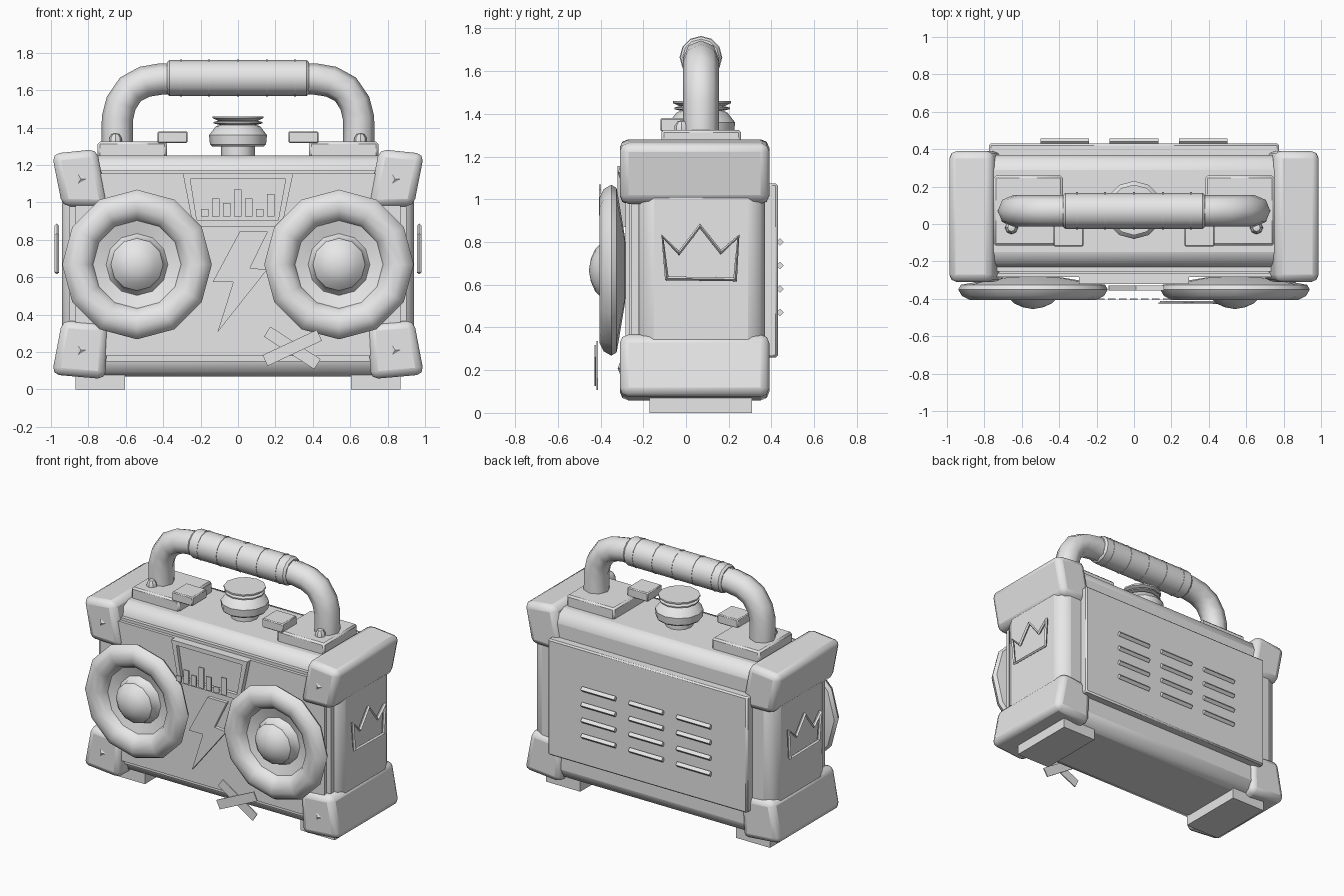
import bpy, bmesh, math
from mathutils import Vector, Matrix

old = bpy.data.objects.get("Cube")
if old:
    bpy.data.objects.remove(old, do_unlink=True)

grey = bpy.data.materials.new("plain_grey")
grey.use_nodes = True
grey.diffuse_color = (0.8, 0.8, 0.8, 1)
for node in grey.node_tree.nodes:
    if node.type == 'BSDF_PRINCIPLED':
        node.inputs["Base Color"].default_value = (0.8, 0.8, 0.8, 1)


def finish(name, mesh, bevel=0, segments=2, angle=35):
    obj = bpy.data.objects.new(name, mesh)
    bpy.context.collection.objects.link(obj)
    mesh.materials.clear()
    mesh.materials.append(grey)
    bpy.ops.object.select_all(action='DESELECT')
    obj.select_set(True)
    bpy.context.view_layer.objects.active = obj
    if bevel:
        mod = obj.modifiers.new("soft_edges", 'BEVEL')
        mod.width = bevel
        mod.segments = segments
        mod.limit_method = 'ANGLE'
    bpy.ops.object.shade_smooth_by_angle(angle=math.radians(angle))
    return obj


def from_bmesh(name, bm, **kw):
    bmesh.ops.recalc_face_normals(bm, faces=bm.faces)
    mesh = bpy.data.meshes.new(name)
    bm.to_mesh(mesh)
    bm.free()
    return finish(name, mesh, **kw)


def prism(name, outline, y0, y1, **kw):
    """Outline in x and z, extruded from y0 to y1."""
    bm = bmesh.new()
    face = bm.faces.new([bm.verts.new((x, y0, z)) for x, z in outline])
    out = bmesh.ops.extrude_face_region(bm, geom=[face])
    moved = [v for v in out["geom"] if isinstance(v, bmesh.types.BMVert)]
    bmesh.ops.translate(bm, verts=moved, vec=(0, y1 - y0, 0))
    return from_bmesh(name, bm, **kw)


def box(name, x0, x1, y0, y1, z0, z1, **kw):
    return prism(name, [(x0, z0), (x1, z0), (x1, z1), (x0, z1)], y0, y1, **kw)


def lathe(name, profile, axis, centre, sides=12, **kw):
    """Turn (radius, position) pairs around an axis through centre."""
    bm = bmesh.new()
    place = Matrix.Translation(centre) @ Vector(axis).to_track_quat('Z', 'Y').to_matrix().to_4x4()
    rings = []
    for r, h in profile:
        angles = [2 * math.pi * i / sides for i in range(sides)]
        rings.append([bm.verts.new(place @ Vector((r * math.cos(a), r * math.sin(a), h))) for a in angles])
    for low, high in zip(rings, rings[1:]):
        for i in range(sides):
            j = (i + 1) % sides
            bm.faces.new((low[i], low[j], high[j], high[i]))
    bm.faces.new(rings[0])
    bm.faces.new(rings[-1])
    bmesh.ops.remove_doubles(bm, verts=bm.verts, dist=0.0005)
    return from_bmesh(name, bm, **kw)


def tube(name, points, radius, closed=False, resolution=1):
    curve = bpy.data.curves.new(name + "_path", 'CURVE')
    curve.dimensions = '3D'
    curve.bevel_depth = radius
    curve.bevel_resolution = resolution
    curve.use_fill_caps = True
    line = curve.splines.new('POLY')
    line.points.add(len(points) - 1)
    for p, co in zip(line.points, points):
        p.co = (*co, 1)
    line.use_cyclic_u = closed
    helper = bpy.data.objects.new(name + "_helper", curve)
    bpy.context.collection.objects.link(helper)
    bpy.context.view_layer.update()
    mesh = bpy.data.meshes.new_from_object(helper.evaluated_get(bpy.context.evaluated_depsgraph_get()))
    bpy.data.objects.remove(helper, do_unlink=True)
    return finish(name, mesh, angle=50)


# Case and its front and back panels
box("case", -0.94, 0.94, -0.23, 0.37, 0.07, 1.25, bevel=0.08)
box("front_panel_back", -0.9, 0.9, -0.255, -0.22, 0.15, 1.17)
box("front_panel", -0.87, 0.87, -0.283, -0.262, 0.18, 1.155)
box("panel_core", -0.8, 0.8, -0.27, -0.25, 0.22, 1.12)
box("back_panel", -0.775, 0.775, 0.36, 0.43, 0.26, 1.075, bevel=0.01, segments=1)
for col in (-0.37, 0, 0.37):
    for row in range(4):
        lathe("vent_slat", [(0.018, -0.13), (0.018, 0.13)], (1, 0, 0),
              (col, 0.44, 0.47 + 0.11 * row), sides=4)

# Speaker profile: back bulge, thick rim, sunken cone, domed centre
speaker = [(0, 0.28), (0.15, 0.285), (0.33, 0.315), (0.385, 0.325), (0.4, 0.35),
           (0.38, 0.385), (0.34, 0.405), (0.29, 0.4), (0.25, 0.375), (0.235, 0.34),
           (0.165, 0.32), (0.145, 0.345), (0.14, 0.385), (0.1, 0.425), (0.055, 0.445), (0, 0.455)]

for side, s in (("left", 1), ("right", -1)):
    # Corner guards, flared outwards at top and bottom
    upper = [(0.94, 0.98), (0.995, 1.26), (0.755, 1.285), (0.695, 0.975)]
    lower = [(0.94, 0.37), (0.995, 0.08), (0.71, 0.055), (0.695, 0.35)]
    for level, shape, stud_z in (("upper", upper, 1.125), ("lower", lower, 0.21)):
        prism(f"{side}_{level}_corner", [(s * x, z) for x, z in shape], -0.31, 0.39, bevel=0.04)
        lathe(f"{side}_{level}_stud", [(0.035, 0), (0, 0.012)], (0, -1, 0),
              (s * 0.84, -0.308, stud_z), sides=3)

    lathe(f"{side}_speaker", speaker, (0, -1, 0), (s * 0.54, 0, 0.668))

    # Foot, handle mount, screw and push button
    x0, x1 = sorted((s * 0.605, s * 0.87))
    box(f"{side}_foot", x0, x1, -0.17, 0.31, 0, 0.1)
    x0, x1 = sorted((s * 0.38, s * 0.75))
    box(f"{side}_handle_mount", x0, x1, -0.115, 0.258, 1.23, 1.325, bevel=0.012, segments=1)
    lathe(f"{side}_mount_screw", [(0.035, 0), (0.033, 0.025), (0.02, 0.045), (0, 0.05)], (0, 0, 1),
          (s * 0.655, -0.02, 1.32), sides=8)
    x0, x1 = sorted((s * 0.27, s * 0.43))
    box(f"{side}_button", x0, x1, -0.12, 0.04, 1.317, 1.38, bevel=0.006, segments=1)

    # Crown outline on the side wall
    crown = [(-0.11, 0.825), (-0.033, 0.748), (0.065, 0.875), (0.163, 0.752),
             (0.245, 0.825), (0.23, 0.625), (-0.09, 0.63)]
    tube(f"{side}_crown", [(s * 0.968, y, z) for y, z in crown], 0.012, closed=True, resolution=0)

# Carrying handle
half = [(0.645, 1.29), (0.645, 1.45), (0.625, 1.53), (0.575, 1.605), (0.5, 1.645), (0.41, 1.66)]
path = [(-x, 0.07, z) for x, z in half] + [(x, 0.07, z) for x, z in reversed(half)]
tube("handle", path, 0.084, resolution=2)
lathe("handle_grip", [(0.085, -0.38), (0.097, -0.365), (0.097, 0.365), (0.085, 0.38)],
      (1, 0, 0), (0, 0.07, 1.665))
for x in (-0.305, -0.155, 0, 0.155, 0.305):
    lathe("grip_band", [(0.1, -0.005), (0.1, 0.005)], (1, 0, 0), (x, 0.07, 1.665))

# Top knob with stacked rings
knob = [(0.14, 1.3), (0.15, 1.31), (0.155, 1.36), (0.12, 1.405), (0.1, 1.415), (0.13, 1.422),
        (0.13, 1.43), (0.105, 1.436), (0.135, 1.45), (0.135, 1.46)]
lathe("volume_knob", knob, (0, 0, 1), (0, 0.075, 0))
lathe("knob_stem", [(0.09, 1.22), (0.09, 1.31)], (0, 0, 1), (0, 0.075, 0))

# Display: backing screen, raised rim and level bars
outer = [(-0.295, 1.155), (0.295, 1.155), (0.235, 0.87), (-0.24, 0.87)]
inner = [(-0.255, 1.125), (0.255, 1.125), (0.215, 0.905), (-0.22, 0.905)]
prism("display_screen", outer, -0.295, -0.28)
for i in range(4):
    j = (i + 1) % 4
    prism("display_rim", [outer[i], outer[j], inner[j], inner[i]], -0.32, -0.285)
for i, top in enumerate((0.965, 1.02, 0.998, 1.07, 1.02, 0.965, 1.045)):
    x = -0.177 + 0.0585 * i
    box("level_bar", x - 0.02, x + 0.02, -0.407, -0.398, 0.925, top)

# Lightning bolt
bolt = [(0.01, 0.845), (0.16, 0.845), (0.065, 0.65), (0.155, 0.64),
        (-0.11, 0.305), (-0.025, 0.575), (-0.135, 0.575)]
prism("lightning_bolt", bolt, -0.355, -0.33)

# Crossed tape strips
for angle, y in ((25, -0.425), (-33, -0.416)):
    turn = Matrix.Rotation(math.radians(angle), 2)
    strip = [turn @ Vector(c) for c in ((-0.16, -0.032), (0.16, -0.032), (0.16, 0.032), (-0.16, 0.032))]
    prism("tape_strip", [(0.29 + c.x, 0.222 + c.y) for c in strip], y - 0.004, y + 0.004)
